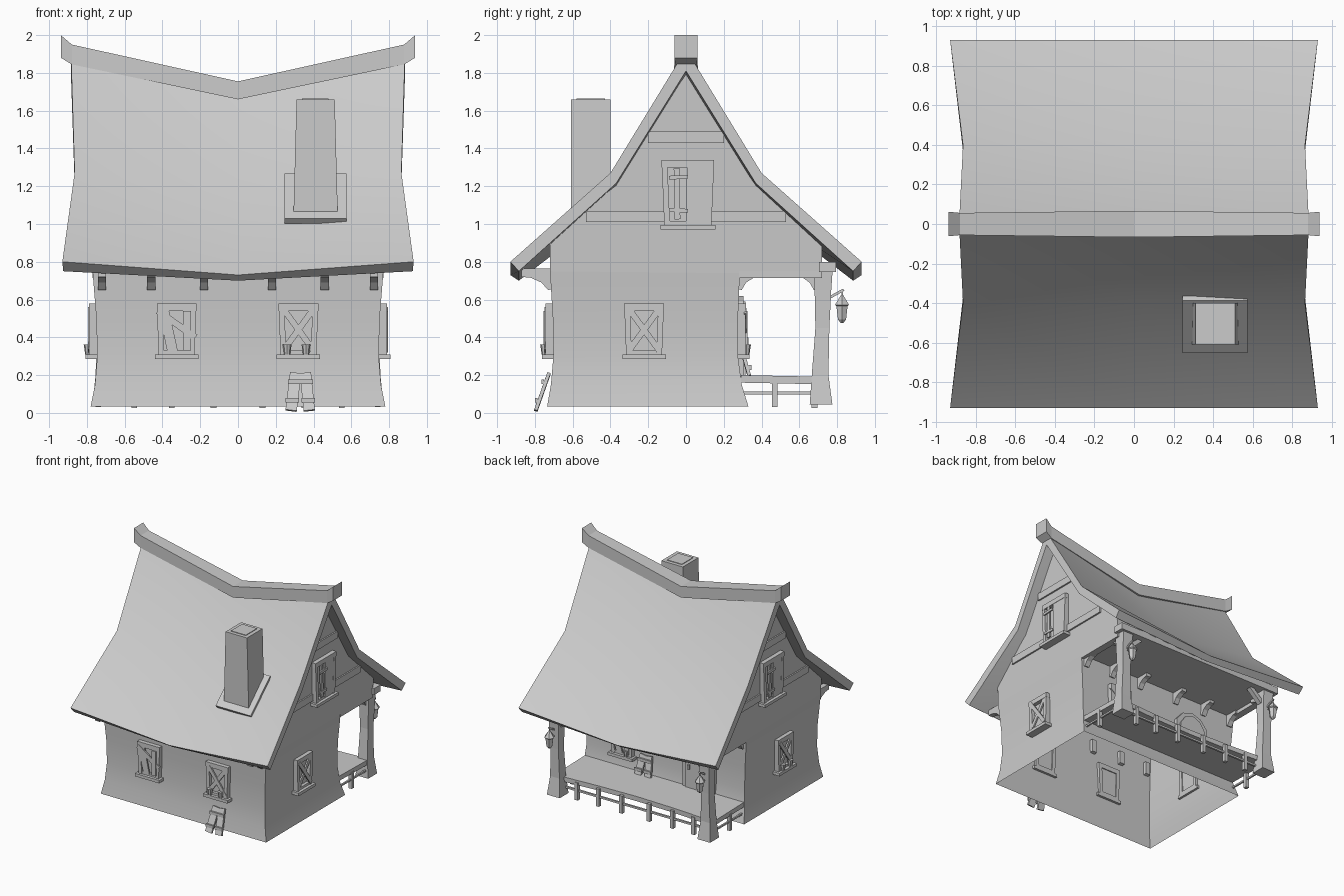
import bpy, bmesh, math
from mathutils import Matrix, Vector

if "Cube" in bpy.data.objects:
    bpy.data.objects.remove(bpy.data.objects["Cube"], do_unlink=True)

GREY = bpy.data.materials.new("plain_grey")
GREY.use_nodes = True
GREY.diffuse_color = (0.6, 0.6, 0.6, 1)
GREY.node_tree.nodes["Principled BSDF"].inputs["Base Color"].default_value = GREY.diffuse_color


def finish(name, bm, loc=(0, 0, 0), turn=0, smooth=False):
    bmesh.ops.recalc_face_normals(bm, faces=bm.faces)
    me = bpy.data.meshes.new(name)
    bm.to_mesh(me)
    bm.free()
    me.materials.append(GREY)
    ob = bpy.data.objects.new(name, me)
    bpy.context.collection.objects.link(ob)
    ob.location = loc
    ob.rotation_euler.z = math.radians(turn)
    if smooth:
        bpy.ops.object.select_all(action='DESELECT')
        ob.select_set(True)
        bpy.context.view_layer.objects.active = ob
        bpy.ops.object.shade_smooth_by_angle(angle=math.radians(35))
    return ob


def loft(bm, rings, caps=True):
    rows = [[bm.verts.new(p) for p in r] for r in rings]
    n = len(rows[0])
    for a, b in zip(rows, rows[1:]):
        for i in range(n):
            bm.faces.new((a[i], a[(i + 1) % n], b[(i + 1) % n], b[i]))
    if caps:
        bm.faces.new(rows[0])
        bm.faces.new(rows[-1])


def box(bm, lo, hi):
    lo, hi = Vector(lo), Vector(hi)
    m = Matrix.Translation((lo + hi) / 2) @ Matrix.Diagonal((*(hi - lo), 1))
    bmesh.ops.create_cube(bm, size=1, matrix=m)


def beam(bm, p, q, width, depth, facing=(0, -1, 0)):
    p, q = Vector(p), Vector(q)
    z = (q - p).normalized()
    x = Vector(facing).cross(z).normalized()
    y = z.cross(x)
    m = Matrix((x * width, y * depth, q - p)).transposed().to_4x4()
    bmesh.ops.create_cube(bm, size=1, matrix=Matrix.Translation((p + q) / 2) @ m)


def lathe(bm, centre, profile, sides):
    cx, cy = centre
    loft(bm, [[(cx + r * math.cos(math.tau * i / sides), cy + r * math.sin(math.tau * i / sides), z)
               for i in range(sides)] for z, r in profile])


# Flared walls, open below
bm = bmesh.new()
levels = [(0.035, 0.78, -0.735, 0.33), (0.15, 0.757, -0.715, 0.295), (0.3, 0.745, -0.702, 0.275),
          (0.5, 0.75, -0.705, 0.275), (0.75, 0.77, -0.72, 0.285)]
loft(bm, [[(-x, f, z), (x, f, z), (x, b, z), (-x, b, z)] for z, x, f, b in levels], caps=False)
finish("walls", bm, smooth=True)

# Gable ends, upper front and back strips, porch ceiling
bm = bmesh.new()
gable = [(-0.72, 0.75), (-0.72, 0.91), (-0.38, 1.21), (0, 1.8), (0.38, 1.21), (0.72, 0.91), (0.72, 0.735)]
for s in (-1, 1):
    bm.faces.new([bm.verts.new((s * (0.77 + 0.03 * (z - 0.75)), y, z)) for y, z in gable])
    strip = [(-0.77, 0.75), (0.77, 0.75), (0.775, 0.91), (0, 0.84), (-0.775, 0.91)]
    bm.faces.new([bm.verts.new((x, s * 0.72, z)) for x, z in strip])
bm.faces.new([bm.verts.new((x, y, 0.745)) for x, y in ((-0.77, 0.28), (0.77, 0.28), (0.77, 0.72), (-0.77, 0.72))])
finish("gables", bm)

# Sagging roof: (y, z, sag, half length) along the outside then the inside
bm = bmesh.new()
outer = [(0.93, 0.80, 0.07, 0.93), (0.40, 1.27, 0.12, 0.865), (0, 1.925, 0.19, 0.885)]
inner = [(0, 1.81, 0.19, 0.885), (0.37, 1.215, 0.12, 0.865), (0.885, 0.75, 0.05, 0.925)]


def mirrored(p):
    return (-p[0], *p[1:])


section = outer + [mirrored(p) for p in outer[1::-1]] + [mirrored(p) for p in inner[:0:-1]] + inner
loft(bm, [[(s * l, y, z - sag * (1 - abs(s))) for y, z, sag, l in section] for s in (-1, 0, 1)])
finish("roof", bm, smooth=True)

# Ridge cap with upturned ends: (x, bottom, top, half width)
bm = bmesh.new()
half = [(0, 1.66, 1.755, 0.067), (0.88, 1.845, 1.95, 0.056), (0.938, 1.88, 2.0, 0.062)]
stations = [(-x, *r) for x, *r in half[:0:-1]] + half
loft(bm, [[(x, -w, a), (x, w, a), (x, w, b), (x, -w, b)] for x, a, b, w in stations])
finish("ridge_cap", bm)

# Chimney and its skirt lying on the roof slope
bm = bmesh.new()
loft(bm, [[(a, -0.61, z), (b, -0.61, z), (b, -0.4, z), (a, -0.4, z)]
          for z, a, b in ((0.98, 0.292, 0.53), (1.66, 0.31, 0.512))])
box(bm, (0.34, -0.58, 1.65), (0.48, -0.43, 1.665))
finish("chimney", bm)
bm = bmesh.new()
beam(bm, (0.41, -0.64, 1.015), (0.41, -0.375, 1.255), 0.33, 0.035, (0, -0.67, 0.74))
finish("chimney_skirt", bm)

# Gable trim boards
for s, side in ((1, "left"), (-1, "right")):
    bm = bmesh.new()
    for z, reach in ((1.04, 0.53), (1.46, 0.2)):
        x = s * (0.77 + 0.03 * (z - 0.75))
        beam(bm, (x, -reach, z), (x, reach, z), 0.06, 0.025, (1, 0, 0))
    finish(side + "_gable_trim", bm)


# Windows, built facing -y with the sill at z = 0
def window(name, loc, turn, boards, pots=(), w=0.19, h=0.27, lean=0.01):
    bm = bmesh.new()
    a, b = w / 2, w / 2 + lean
    t = 0.03
    for s in (-1, 1):
        beam(bm, (s * (a - t / 2), -0.01, 0.01), (s * (b - t / 2), -0.01, h), t, 0.06)
    box(bm, (-b, -0.042, h - t), (b, 0.02, h + 0.01))
    box(bm, (-a, -0.035, 0), (a, 0.02, t))
    box(bm, (-a - 0.02, -0.06, -0.015), (a + 0.02, 0.02, 0.01))
    box(bm, (-a, -0.01, 0.01), (a, 0.012, h))
    for i, (x1, z1, x2, z2, width) in enumerate(boards):
        beam(bm, (x1, -0.033 - 0.006 * i, z1), (x2, -0.033 - 0.006 * i, z2), width, 0.012)
    for x in pots:
        lathe(bm, (x, -0.045), ((0.01, 0.016), (0.05, 0.022), (0.062, 0.024)), 8)
    finish(name, bm, loc, turn)


cross = [(-0.08, 0.03, 0.08, 0.25, 0.032), (0.08, 0.03, -0.08, 0.25, 0.032)]
broken = [(-0.07, 0.25, -0.02, 0.02, 0.055), (-0.1, 0.24, 0.1, 0.1, 0.035), (0.055, 0.03, 0.055, 0.24, 0.04)]
shutter = [(0.05, 0.02, 0.055, 0.32, 0.12), (-0.055, 0.04, -0.06, 0.31, 0.03),
           (-0.1, 0.09, 0, 0.085, 0.02), (-0.1, 0.26, 0, 0.265, 0.02)]
window("front_right_window", (-0.325, -0.703, 0.3), 0, broken)
window("front_left_window", (0.32, -0.703, 0.3), 0, cross, (-0.06, 0.04))
window("left_window", (0.748, -0.222, 0.3), 90, cross)
window("right_window", (-0.748, -0.222, 0.3), -90, cross, (-0.05, 0.05))
window("back_window", (0.39, 0.275, 0.3), 180, broken, (0.05,))
window("left_gable_window", (0.782, 0.01, 0.985), 90, shutter, w=0.25, h=0.345, lean=0.014)
window("right_gable_window", (-0.782, -0.01, 0.985), -90, shutter, w=0.25, h=0.345, lean=0.014)

# Back door with a pointed arch
bm = bmesh.new()
for grow, depth in ((0.03, 0.305), (0, 0.315)):
    a, top = 0.12 + grow, 0.55 + grow
    arch = [(-a, 0.19), (a, 0.19), (a, top - 0.06), (a * 0.6, top + 0.01), (0, top + 0.04),
            (-a * 0.6, top + 0.01), (-a, top - 0.06)]
    loft(bm, [[(x - 0.33, y, z) for x, z in arch] for y in (0.26, depth)])
beam(bm, (-0.25, 0.32, 0.36), (-0.25, 0.32, 0.4), 0.015, 0.02)
finish("back_door", bm)


# Curved eave braces, profile given as distance from the wall and height
def brace(bm, x, y, way, scale=1.0):
    curve = [(-0.02, 0.66), (0.02, 0.65), (0.055, 0.69), (0.11, 0.715), (0.16, 0.72), (0.16, 0.765), (-0.02, 0.765)]
    loft(bm, [[(x + dx, y + way * d * scale, z) for d, z in curve] for dx in (-0.022, 0.022)])


bm = bmesh.new()
for x in (0.18, 0.46, 0.72):
    for s in (-1, 1):
        brace(bm, s * x, -0.71, -1)
        brace(bm, s * x, 0.28, 1, 0.7)
finish("eave_braces", bm)

# Porch deck, with its outer edge bowed inward
bm = bmesh.new()
edge = [(-0.75, 0.29), (0.75, 0.29), (0.75, 0.7), (0.35, 0.675), (0, 0.665), (-0.35, 0.675), (-0.75, 0.7)]
loft(bm, [[(x, y, z - 0.02 * (y - 0.29)) for x, y in edge] for z in (0.16, 0.2)])
finish("porch_deck", bm)

# Stubs and rail under the deck edge
bm = bmesh.new()
for x in (-0.55, -0.35, -0.13, 0.13, 0.35, 0.55):
    box(bm, (x - 0.015, 0.665, 0.025), (x + 0.015, 0.695, 0.175))
beam(bm, (-0.74, 0.68, 0.105), (0.74, 0.68, 0.105), 0.016, 0.016)
for s in (-1, 1):
    box(bm, (s * 0.74 - 0.015, 0.455, 0.03), (s * 0.74 + 0.015, 0.485, 0.17))
    beam(bm, (s * 0.74, 0.3, 0.105), (s * 0.74, 0.7, 0.105), 0.014, 0.014, (1, 0, 0))
finish("porch_rail", bm)

# Porch posts with braces, side beams and lanterns
for s, side in ((1, "left"), (-1, "right")):
    bm = bmesh.new()
    rows = ((0.045, 0.715, 0.06), (0.2, 0.71, 0.044), (0.45, 0.722, 0.037), (0.65, 0.725, 0.044), (0.78, 0.728, 0.05))
    loft(bm, [[(s * 0.71 + i * h, y + j * h, z) for i, j in ((-1, -1), (1, -1), (1, 1), (-1, 1))] for z, y, h in rows])
    finish(side + "_porch_post", bm)
    bm = bmesh.new()
    brace(bm, s * 0.71, 0.69, -1, 0.65)
    beam(bm, (s * 0.67, 0.725, 0.65), (s * 0.56, 0.725, 0.75), 0.035, 0.04)
    box(bm, (s * 0.74 - 0.03, 0.28, 0.715), (s * 0.74 + 0.03, 0.72, 0.755))
    finish(side + "_porch_brackets", bm)
    bm = bmesh.new()
    lathe(bm, (s * 0.71, 0.826), ((0.475, 0.008), (0.495, 0.025), (0.565, 0.034), (0.572, 0.043),
                                  (0.605, 0.02), (0.625, 0.006)), 6)
    beam(bm, (s * 0.71, 0.75, 0.605), (s * 0.71, 0.835, 0.652), 0.014, 0.014, (1, 0, 0))
    beam(bm, (s * 0.71, 0.826, 0.615), (s * 0.71, 0.826, 0.648), 0.008, 0.008)
    finish(side + "_lantern", bm)
bm = bmesh.new()
box(bm, (-0.79, 0.705, 0.745), (0.79, 0.795, 0.8))
finish("porch_beam", bm)


# Pairs of battened boards leaning on the walls
def leaning_boards(name, loc, turn, height, run):
    bm = bmesh.new()
    for x, tilt in ((-0.037, 0.012), (0.037, -0.01)):
        foot, head = Vector((x - tilt, -run, 0)), Vector((x + tilt, 0, height))
        beam(bm, foot, head, 0.06, 0.018)
        for t in (0.25, 0.75):
            p = foot.lerp(head, t) + Vector((0, -0.015, 0.005))
            beam(bm, p - Vector((0.035, 0, 0)), p + Vector((0.035, 0, 0)), 0.025, 0.014)
    finish(name, bm, loc, turn)


leaning_boards("front_boards", (0.33, -0.725, 0.012), 0, 0.198, 0.07)
leaning_boards("back_boards", (0.17, 0.29, 0.195), 180, 0.16, 0.045)
